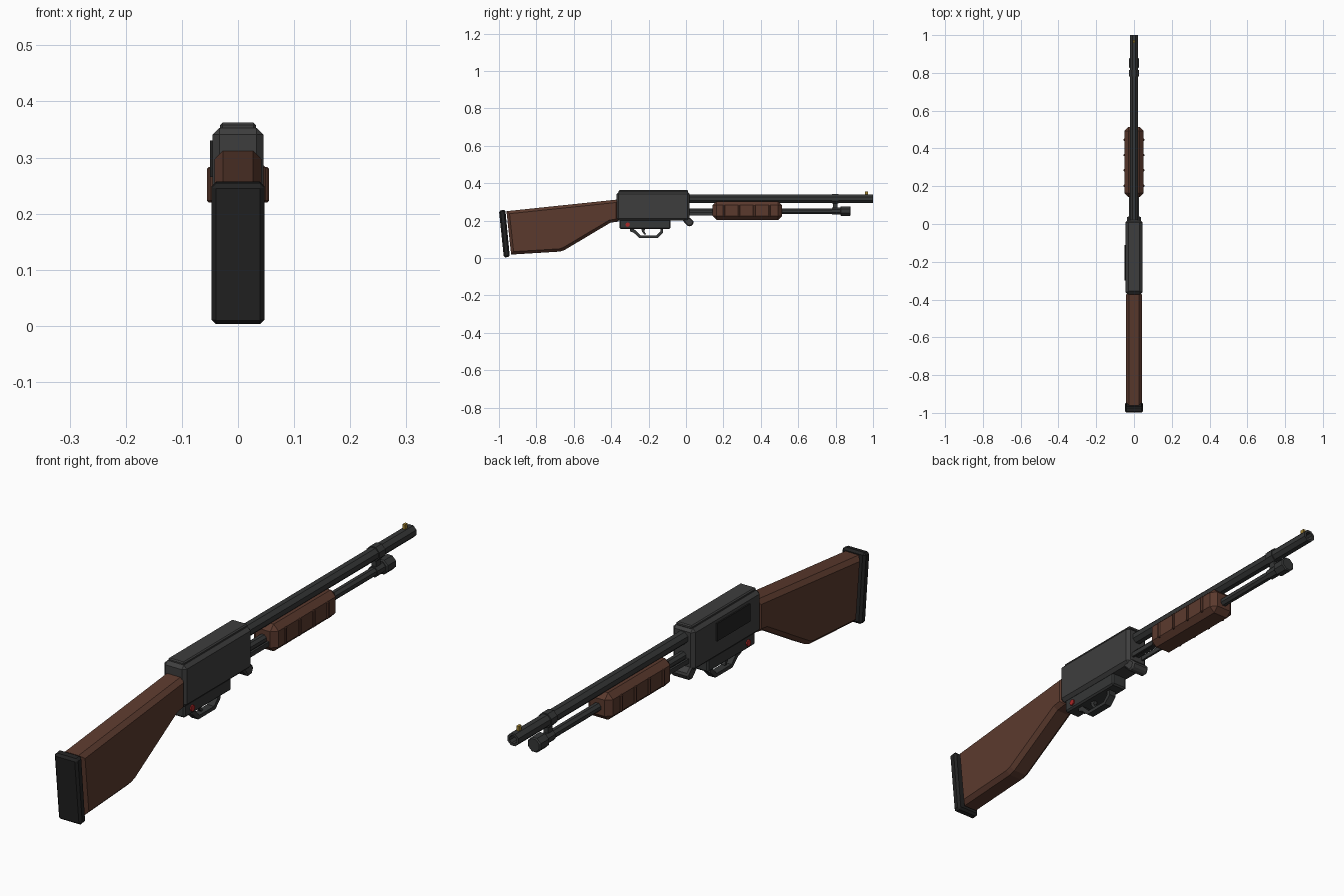
import bpy, bmesh, math
from mathutils import Matrix

cube = bpy.data.objects.get("Cube")
if cube:
    bpy.data.objects.remove(cube, do_unlink=True)


def material(name, rgb):
    m = bpy.data.materials.new(name)
    m.use_nodes = True
    m.diffuse_color = (*rgb, 1)
    bsdf = next(n for n in m.node_tree.nodes if n.type == 'BSDF_PRINCIPLED')
    bsdf.inputs["Base Color"].default_value = (*rgb, 1)
    return m


METAL = material("gunmetal", (0.048, 0.048, 0.048))
STEEL = material("dark steel", (0.036, 0.038, 0.038))
WOOD = material("brown wood", (0.105, 0.042, 0.027))
RUBBER = material("black rubber", (0.016, 0.016, 0.016))
RED = material("safety red", (0.4, 0.02, 0.02))
GOLD = material("brass", (0.35, 0.22, 0.03))


def finish(name, bm, *mats):
    bmesh.ops.recalc_face_normals(bm, faces=bm.faces[:])
    mesh = bpy.data.meshes.new(name)
    bm.to_mesh(mesh)
    bm.free()
    for m in mats:
        mesh.materials.append(m)
    ob = bpy.data.objects.new(name, mesh)
    bpy.context.collection.objects.link(ob)
    return ob


def chamfer(bm, edges, width):
    if width:
        bmesh.ops.bevel(bm, geom=edges, offset=width, segments=1,
                        affect='EDGES', clamp_overlap=True)


def prism(name, profile, half, mat, bevel=0, rims_only=False):
    """Side profile in (y, z), widened along x."""
    bm = bmesh.new()
    face = bm.faces.new([bm.verts.new((-half, y, z)) for y, z in profile])
    out = bmesh.ops.extrude_face_region(bm, geom=[face])
    for v in out["geom"]:
        if isinstance(v, bmesh.types.BMVert):
            v.co.x = half
    edges = [e for e in bm.edges
             if not rims_only or abs(e.verts[0].co.x - e.verts[1].co.x) < 1e-5]
    chamfer(bm, edges, bevel)
    return finish(name, bm, mat)


def box(name, x, y, z, mat, bevel=0):
    """Box from (low, high) ranges."""
    ob = prism(name, [(y[0], z[0]), (y[1], z[0]), (y[1], z[1]), (y[0], z[1])],
               (x[1] - x[0]) / 2, mat, bevel)
    ob.data.transform(Matrix.Translation(((x[0] + x[1]) / 2, 0, 0)))
    return ob


def rod(name, radius, y, z, mat, sides=8, bevel=0, bore=0):
    """Faceted rod along y with flats on top, optionally bored at the far end."""
    bm = bmesh.new()
    turn = Matrix.Rotation(math.pi / 2, 4, 'X') @ Matrix.Rotation(math.pi / sides, 4, 'Z')
    r = radius / math.cos(math.pi / sides)
    bmesh.ops.create_cone(bm, cap_ends=True, segments=sides, radius1=r, radius2=r,
                          depth=y[1] - y[0],
                          matrix=Matrix.Translation((0, (y[0] + y[1]) / 2, z)) @ turn)
    chamfer(bm, [e for e in bm.edges if abs(e.verts[0].co.y - e.verts[1].co.y) < 1e-5], bevel)
    if bore:
        end = max(bm.faces, key=lambda f: f.calc_center_median().y)
        bmesh.ops.inset_region(bm, faces=[end], thickness=radius - bore)
        out = bmesh.ops.extrude_face_region(bm, geom=[end])
        if end.is_valid:
            bmesh.ops.delete(bm, geom=[end], context='FACES_ONLY')
        for v in out["geom"]:
            if isinstance(v, bmesh.types.BMVert):
                v.co.y -= 0.05
            elif isinstance(v, bmesh.types.BMFace):
                v.material_index = 1
    return finish(name, bm, mat, RUBBER)


# Shoulder stock and butt pad
prism("stock", [(-0.36, 0.313), (-0.96, 0.25), (-0.935, 0.018), (-0.675, 0.034),
                (-0.65, 0.042), (-0.405, 0.188), (-0.36, 0.195)], 0.042, WOOD, 0.015, True)
prism("butt_pad", [(-1.0, 0.253), (-0.966, 0.258), (-0.942, 0.006), (-0.974, 0.002)],
      0.047, RUBBER, 0.008)

# Receiver with top rail and ejection port
box("receiver", (-0.045, 0.045), (-0.372, 0.02), (0.2, 0.353), METAL, 0.012)
box("top_rail", (-0.032, 0.032), (-0.36, 0.012), (0.348, 0.362), METAL, 0.004)
box("ejection_port", (-0.05, -0.044), (-0.3, -0.11), (0.265, 0.33), RUBBER)
prism("loading_lip", [(-0.035, 0.218), (0.018, 0.218), (0.043, 0.195),
                      (0.033, 0.172), (0.012, 0.168)], 0.036, METAL, 0.006)

# Trigger housing, guard, trigger and safety
box("trigger_housing", (-0.032, 0.032), (-0.355, -0.082), (0.155, 0.21), STEEL, 0.006)
prism("trigger_guard", [(-0.3, 0.16), (-0.3, 0.142), (-0.28, 0.135), (-0.25, 0.107),
                        (-0.15, 0.107), (-0.122, 0.135), (-0.122, 0.16), (-0.137, 0.16),
                        (-0.137, 0.142), (-0.158, 0.12), (-0.243, 0.12),
                        (-0.27, 0.147), (-0.285, 0.16)], 0.014, STEEL)
prism("trigger", [(-0.24, 0.16), (-0.218, 0.16), (-0.222, 0.142), (-0.213, 0.126),
                  (-0.222, 0.124), (-0.235, 0.14)], 0.007, STEEL)
prism("safety_button", [(-0.312 + 0.012 * math.cos(a * math.pi / 4),
                         0.178 + 0.012 * math.sin(a * math.pi / 4)) for a in range(8)],
      0.037, RED)

# Barrel and front sight
rod("barrel", 0.022, (0, 1.0), 0.316, STEEL, bore=0.013)
box("front_sight", (-0.005, 0.005), (0.957, 0.973), (0.334, 0.355), GOLD)

# Magazine tube, end cap and barrel bracket
rod("magazine_tube", 0.015, (0, 0.85), 0.25, STEEL)
rod("magazine_cap", 0.026, (0.825, 0.88), 0.25, STEEL, bevel=0.004)
rod("barrel_clamp", 0.026, (0.78, 0.815), 0.316, STEEL)
rod("tube_clamp", 0.019, (0.78, 0.825), 0.25, STEEL)
box("clamp_web", (-0.009, 0.009), (0.785, 0.81), (0.255, 0.305), STEEL)
for side, s in (("left", 1), ("right", -1)):
    x = s * 0.022
    box(f"action_bar_{side}", (x - 0.004, x + 0.004), (0, 0.2), (0.228, 0.245), STEEL)

# Sliding fore grip with ribs on both sides
box("fore_grip", (-0.05, 0.05), (0.143, 0.513), (0.203, 0.302), WOOD, 0.02)
for i in range(4):
    y = 0.203 + 0.081 * i
    box(f"grip_rib_{i + 1}", (-0.055, 0.055), (y - 0.006, y + 0.006), (0.22, 0.283), WOOD, 0.003)
